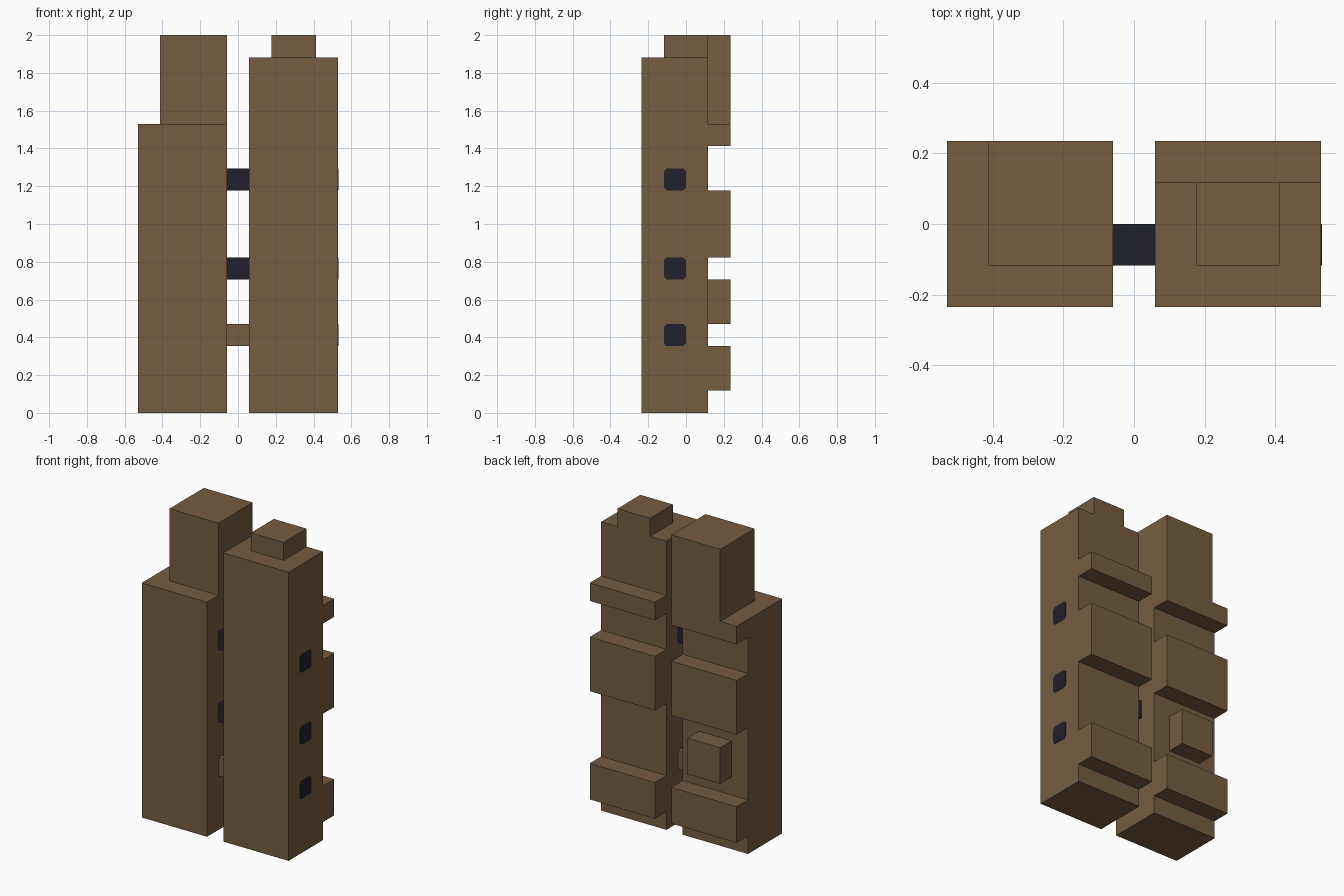
import bpy
import bmesh
import math
from mathutils import Matrix

U = 2 / 17  # building unit: the model is 17 units tall

if "Cube" in bpy.data.objects:
    bpy.data.objects.remove(bpy.data.objects["Cube"], do_unlink=True)


def make_material(name, rgb):
    mat = bpy.data.materials.new(name)
    mat.use_nodes = True
    mat.diffuse_color = (*rgb, 1)
    mat.node_tree.nodes["Principled BSDF"].inputs["Base Color"].default_value = (*rgb, 1)
    return mat


BROWN = make_material("brown", (0.181, 0.107, 0.051))
DARK = make_material("dark navy", (0.015, 0.015, 0.026))


def extrude_x(name, profile, x0, x1, mat):
    """Extrude a (y, z) outline from x0 to x1, all in building units."""
    bm = bmesh.new()
    face = bm.faces.new([bm.verts.new((x0 * U, y * U, z * U)) for y, z in profile])
    ext = bmesh.ops.extrude_face_region(bm, geom=[face])
    moved = [g for g in ext["geom"] if isinstance(g, bmesh.types.BMVert)]
    bmesh.ops.translate(bm, verts=moved, vec=((x1 - x0) * U, 0, 0))
    bmesh.ops.recalc_face_normals(bm, faces=bm.faces)
    mesh = bpy.data.meshes.new(name)
    bm.to_mesh(mesh)
    bm.free()
    mesh.materials.append(mat)
    obj = bpy.data.objects.new(name, mesh)
    bpy.context.collection.objects.link(obj)
    return obj


def box(name, x, y, z, mat=BROWN):
    outline = [(y[0], z[0]), (y[1], z[0]), (y[1], z[1]), (y[0], z[1])]
    return extrude_x(name, outline, x[0], x[1], mat)


def tower_profile(height):
    """Side outline of a tower with three ribs stepping out at the back."""
    pts = [(-2, 0), (1, 0)]
    for low, high in [(1, 3), (7, 10), (12, 13)]:
        pts += [(1, low), (2, low), (2, high), (1, high)]
    if height > 13:
        pts.append((1, height))
    else:
        pts.pop()  # the top rib is level with the roof
    return pts + [(-2, height)]


# Two towers with their roof blocks
extrude_x("left_tower", tower_profile(16), 0.5, 4.5, BROWN)
extrude_x("right_tower", tower_profile(13), -4.5, -0.5, BROWN)
box("left_roof_cap", (1.5, 3.5), (-1, 1), (16, 17))
box("right_upper_block", (-3.5, -0.5), (-1, 2), (13, 17))

# Small block on the back of the right tower
box("right_back_block", (-3.5, -1.5), (1, 2), (4, 6))

# Bars joining the towers, and matching dark pads on the outer left side
c = 0.13  # pad corner cut
for i, (z, mat) in enumerate([(3, BROWN), (6, DARK), (10, DARK)], 1):
    box(f"joining_bar_{i}", (-0.5, 0.5), (-1, 0), (z, z + 1), mat)
    pad = [(-1 + c, z), (-c, z), (0, z + c), (0, z + 1 - c),
           (-c, z + 1), (-1 + c, z + 1), (-1, z + 1 - c), (-1, z + c)]
    extrude_x(f"side_pad_{i}", pad, 4.49, 4.52, DARK)
